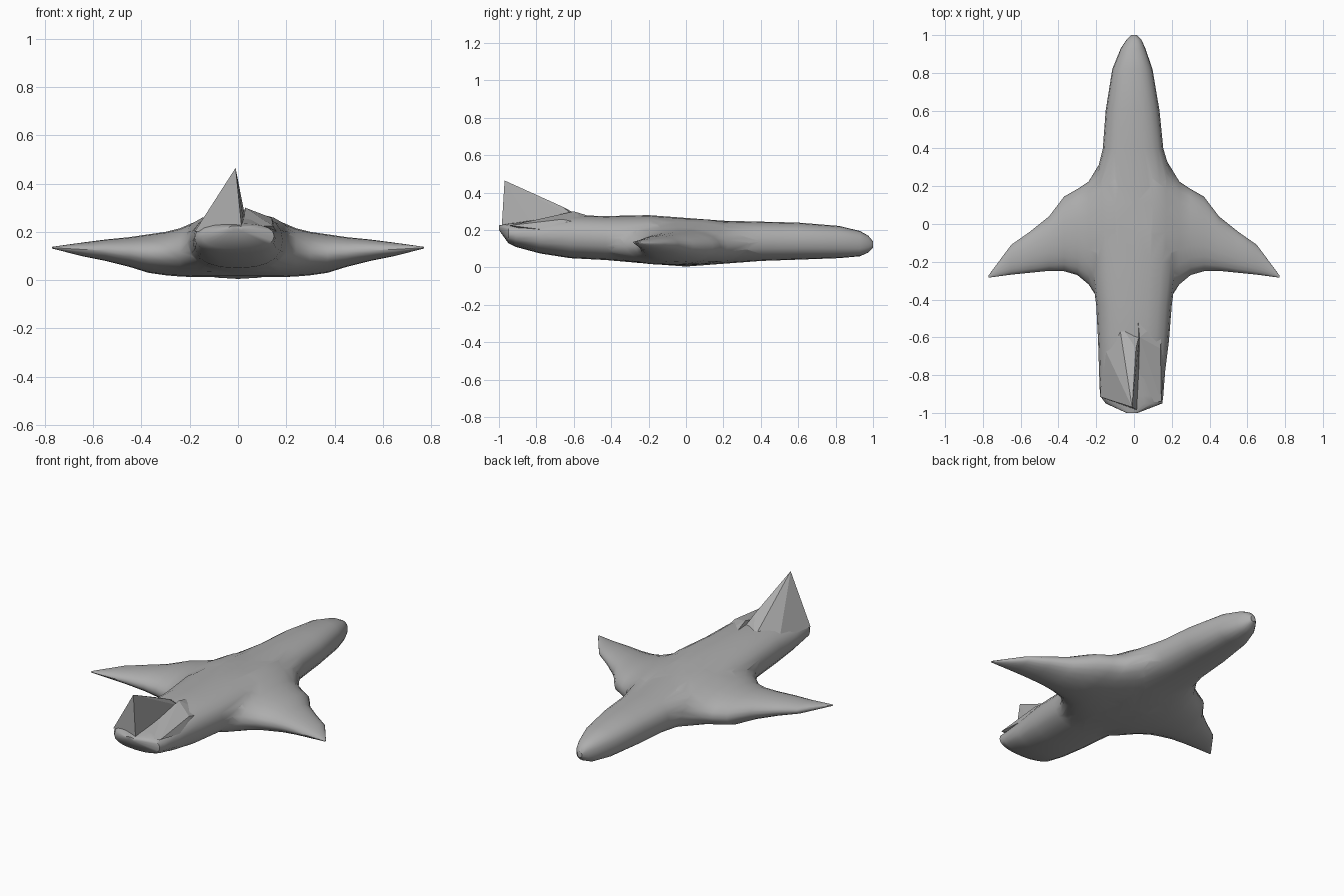
import bpy, bmesh, math
from mathutils import Vector

cube = bpy.data.objects.get("Cube")
if cube:
    bpy.data.objects.remove(cube, do_unlink=True)

grey = bpy.data.materials.new("plain grey")
grey.use_nodes = True
colour = (0.42, 0.42, 0.42, 1)
grey.diffuse_color = colour
bsdf = next(n for n in grey.node_tree.nodes if n.type == 'BSDF_PRINCIPLED')
bsdf.inputs["Base Color"].default_value = colour
bsdf.inputs["Roughness"].default_value = 0.8


def finish(name, bm):
    bmesh.ops.recalc_face_normals(bm, faces=bm.faces)
    mesh = bpy.data.meshes.new(name)
    bm.to_mesh(mesh)
    bm.free()
    mesh.materials.append(grey)
    obj = bpy.data.objects.new(name, mesh)
    bpy.context.collection.objects.link(obj)
    return obj


def loft(name, sections, place, power, sides=20):
    """Skin rounded sections (station, side a, side b, bottom, top)."""
    bm = bmesh.new()
    rings = []
    for station, a, b, low, high in sections:
        ring = []
        for i in range(sides):
            t = math.tau * i / sides
            c, s = math.cos(t), math.sin(t)
            u = math.copysign(abs(c) ** (2 / power), c)
            v = math.copysign(abs(s) ** (2 / power), s)
            across = (a + b) / 2 + u * (b - a) / 2
            up = (low + high) / 2 + v * (high - low) / 2
            ring.append(bm.verts.new(place(station, across, up)))
        rings.append(ring)
    for r, q in zip(rings, rings[1:]):
        for i in range(sides):
            j = (i + 1) % sides
            bm.faces.new((r[i], r[j], q[j], q[i]))
    bm.faces.new(rings[0])
    bm.faces.new(rings[-1])
    return finish(name, bm)


# Long rounded body, tail to nose
body_sections = [
    (-1.0, -0.04, 0.02, 0.2, 0.225),
    (-0.95, -0.15, 0.15, 0.13, 0.235),
    (-0.91, -0.18, 0.155, 0.11, 0.24),
    (-0.78, -0.185, 0.165, 0.075, 0.26),
    (-0.62, -0.19, 0.185, 0.05, 0.28),
    (-0.43, -0.2, 0.2, 0.04, 0.275),
    (-0.2, -0.23, 0.23, 0.02, 0.28),
    (0.0, -0.24, 0.24, 0.005, 0.265),
    (0.2, -0.215, 0.215, 0.02, 0.25),
    (0.4, -0.165, 0.155, 0.035, 0.245),
    (0.6, -0.15, 0.135, 0.042, 0.24),
    (0.82, -0.115, 0.098, 0.05, 0.222),
    (0.93, -0.07, 0.06, 0.06, 0.195),
    (0.975, -0.04, 0.04, 0.08, 0.17),
    (1.0, -0.015, 0.015, 0.105, 0.14),
]
body = loft("body", body_sections, lambda s, a, u: (a, s, u), 2.4)

# Swept wings with flared roots, one skin from tip to tip
half_wing = [
    (0.1, -0.5, 0.42, 0.012, 0.262),
    (0.17, -0.43, 0.34, 0.012, 0.245),
    (0.24, -0.32, 0.225, 0.015, 0.215),
    (0.3, -0.27, 0.185, 0.02, 0.2),
    (0.37, -0.25, 0.145, 0.03, 0.19),
    (0.45, -0.248, 0.04, 0.055, 0.178),
    (0.55, -0.258, -0.04, 0.08, 0.168),
    (0.65, -0.268, -0.11, 0.1, 0.155),
    (0.77, -0.284, -0.272, 0.131, 0.138),
]
wing_sections = [(-s[0],) + s[1:] for s in reversed(half_wing)] + half_wing
wings = loft("wings", wing_sections, lambda s, a, u: (s, a, u), 2.1)

# Lopsided tail fin: steep on the left, sloping broadly on the right
bm = bmesh.new()
for p in [(-0.01, -0.97, 0.465), (-0.18, -0.915, 0.2), (0.015, -0.985, 0.22),
          (0.01, -0.66, 0.325), (0.03, -0.58, 0.26), (-0.08, -0.52, 0.25),
          (-0.16, -0.65, 0.22), (0.03, -0.8, 0.2)]:
    bm.verts.new(Vector(p))
bmesh.ops.convex_hull(bm, input=bm.verts)
fin = finish("tail_fin", bm)

# Low shoulder beside the fin
bm = bmesh.new()
for p in [(0.14, -0.66, 0.258), (0.03, -0.6, 0.3), (0.02, -0.5, 0.27),
          (0.15, -0.5, 0.22), (0.145, -0.94, 0.225), (0.16, -0.75, 0.2),
          (0.02, -0.95, 0.22), (0.08, -0.7, 0.15)]:
    bm.verts.new(Vector(p))
bmesh.ops.convex_hull(bm, input=bm.verts)
shoulder = finish("tail_shoulder", bm)

# Fuse the wings into the body
union = body.modifiers.new("wing_union", 'BOOLEAN')
union.operation = 'UNION'
union.solver = 'EXACT'
union.object = wings
bpy.context.view_layer.objects.active = body
body.select_set(True)
bpy.ops.object.modifier_apply(modifier=union.name)
bpy.data.objects.remove(wings, do_unlink=True)
body.name = "body_and_wings"

# Soften the body, keep the fin faceted
bpy.ops.object.select_all(action='DESELECT')
body.select_set(True)
bpy.context.view_layer.objects.active = body
bpy.ops.object.shade_smooth_by_angle(angle=math.radians(40))
